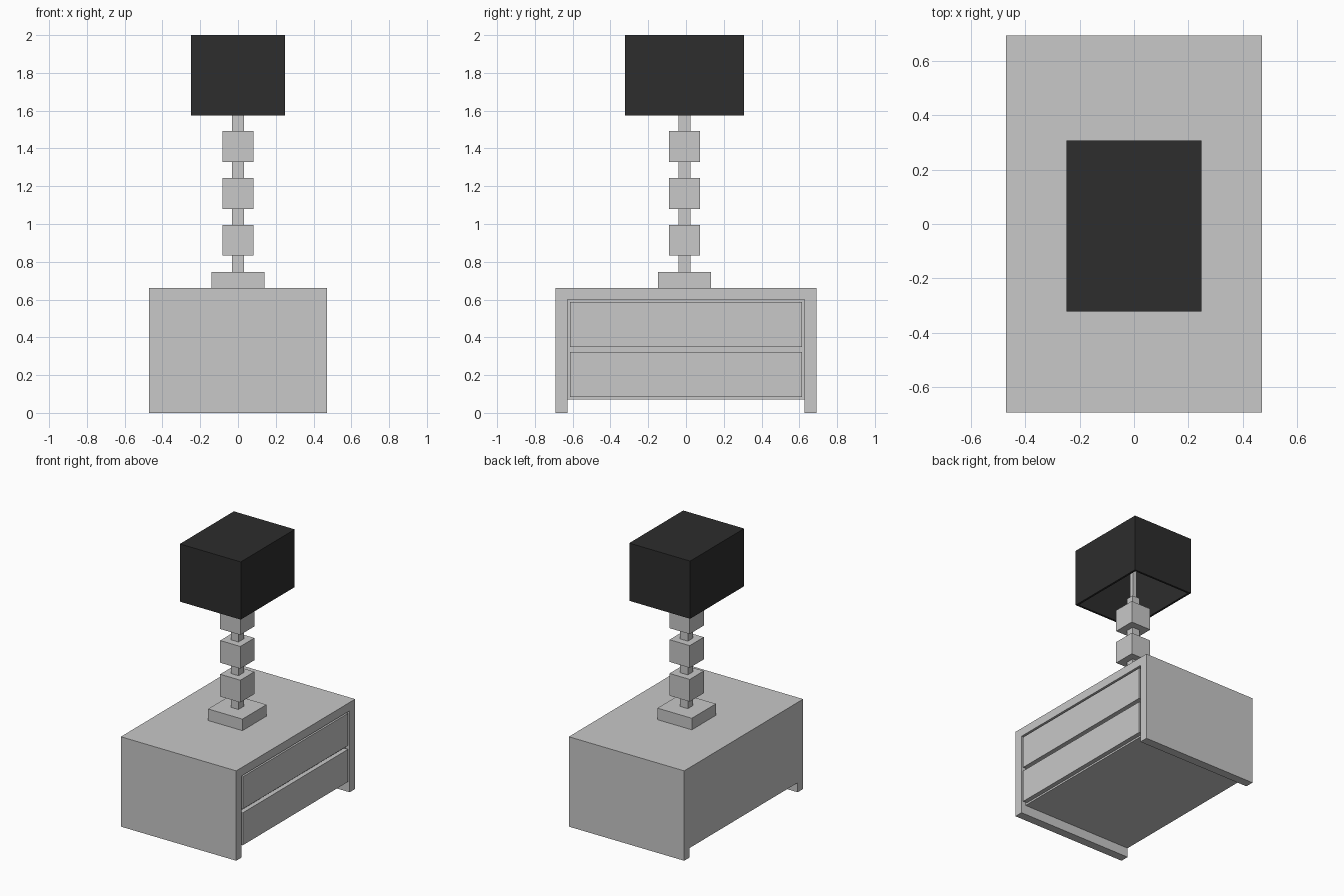
import bpy, bmesh

if "Cube" in bpy.data.objects:
    bpy.data.objects.remove(bpy.data.objects["Cube"])


def material(name, value):
    m = bpy.data.materials.new(name)
    m.diffuse_color = (value, value, value, 1)
    m.use_nodes = True
    m.node_tree.nodes["Principled BSDF"].inputs["Base Color"].default_value = m.diffuse_color
    return m


GREY = material("light grey", 0.58)
BLACK = material("charcoal", 0.026)


def new_object(name, bm, mat):
    mesh = bpy.data.meshes.new(name)
    bmesh.ops.recalc_face_normals(bm, faces=bm.faces)
    bm.to_mesh(mesh)
    bm.free()
    mesh.materials.append(mat)
    obj = bpy.data.objects.new(name, mesh)
    bpy.context.collection.objects.link(obj)
    return obj


def box(name, x0, x1, y0, y1, z0, z1, mat=GREY):
    bm = bmesh.new()
    bmesh.ops.create_cube(bm, size=1)
    for v in bm.verts:
        v.co = (x1 if v.co.x > 0 else x0,
                y1 if v.co.y > 0 else y0,
                z1 if v.co.z > 0 else z0)
    return new_object(name, bm, mat)


# Cabinet: bridge-shaped profile in the y-z plane, pushed along x
W, D, H = 0.47, 0.692, 0.662
IN_Y, FLOOR, IN_TOP = 0.628, 0.07, 0.60
FACE = W - 0.035
profile = [(-D, 0), (-IN_Y, 0), (-IN_Y, FLOOR), (IN_Y, FLOOR),
           (IN_Y, 0), (D, 0), (D, H), (-D, H)]
bm = bmesh.new()
face = bm.faces.new([bm.verts.new((-W, y, z)) for y, z in profile])
ext = bmesh.ops.extrude_face_region(bm, geom=[face], use_keep_orig=True)
bmesh.ops.translate(bm, vec=(2 * W, 0, 0),
                    verts=[g for g in ext["geom"] if isinstance(g, bmesh.types.BMVert)])
cabinet = new_object("cabinet", bm, GREY)

# Recess for the drawers, cut from the +x side
cutter = box("recess_cutter", FACE, W + 0.1, -IN_Y, IN_Y, FLOOR - 0.05, IN_TOP)
cutter.hide_render = True
cutter.hide_viewport = True
cut = cabinet.modifiers.new("recess", 'BOOLEAN')
cut.operation = 'DIFFERENCE'
cut.solver = 'EXACT'
cut.object = cutter

# Drawer fronts
for name, z0, z1 in (("lower_drawer", 0.083, 0.322), ("upper_drawer", 0.35, 0.587)):
    box(name, FACE - 0.005, W - 0.002, -0.613, 0.613, z0, z1)


# Lamp, stacked about its own axis
CY = -0.008


def lamp_block(name, hx, hy, z0, z1, mat=GREY):
    return box(name, -hx, hx, CY - hy, CY + hy, z0, z1, mat)


lamp_block("lamp_base", 0.14, 0.14, H, 0.747)
for i in range(4):
    z = 0.747 + i * 0.2487
    lamp_block(f"lamp_neck_{i + 1}", 0.031, 0.031, z, z + 0.085)
    if i < 3:
        lamp_block(f"lamp_cube_{i + 1}", 0.082, 0.082, z + 0.085, z + 0.2487)
lamp_block("lamp_rod", 0.015, 0.015, 1.578, 1.985)

# Hollow shade, open at the bottom
shade = lamp_block("lamp_shade", 0.248, 0.314, 1.575, 2.0, BLACK)
bm = bmesh.new()
bm.from_mesh(shade.data)
bmesh.ops.delete(bm, geom=[f for f in bm.faces if f.normal.z < -0.5], context='FACES')
bm.to_mesh(shade.data)
bm.free()
wall = shade.modifiers.new("wall", 'SOLIDIFY')
wall.thickness = 0.015
wall.offset = -1
wall.use_even_offset = True
